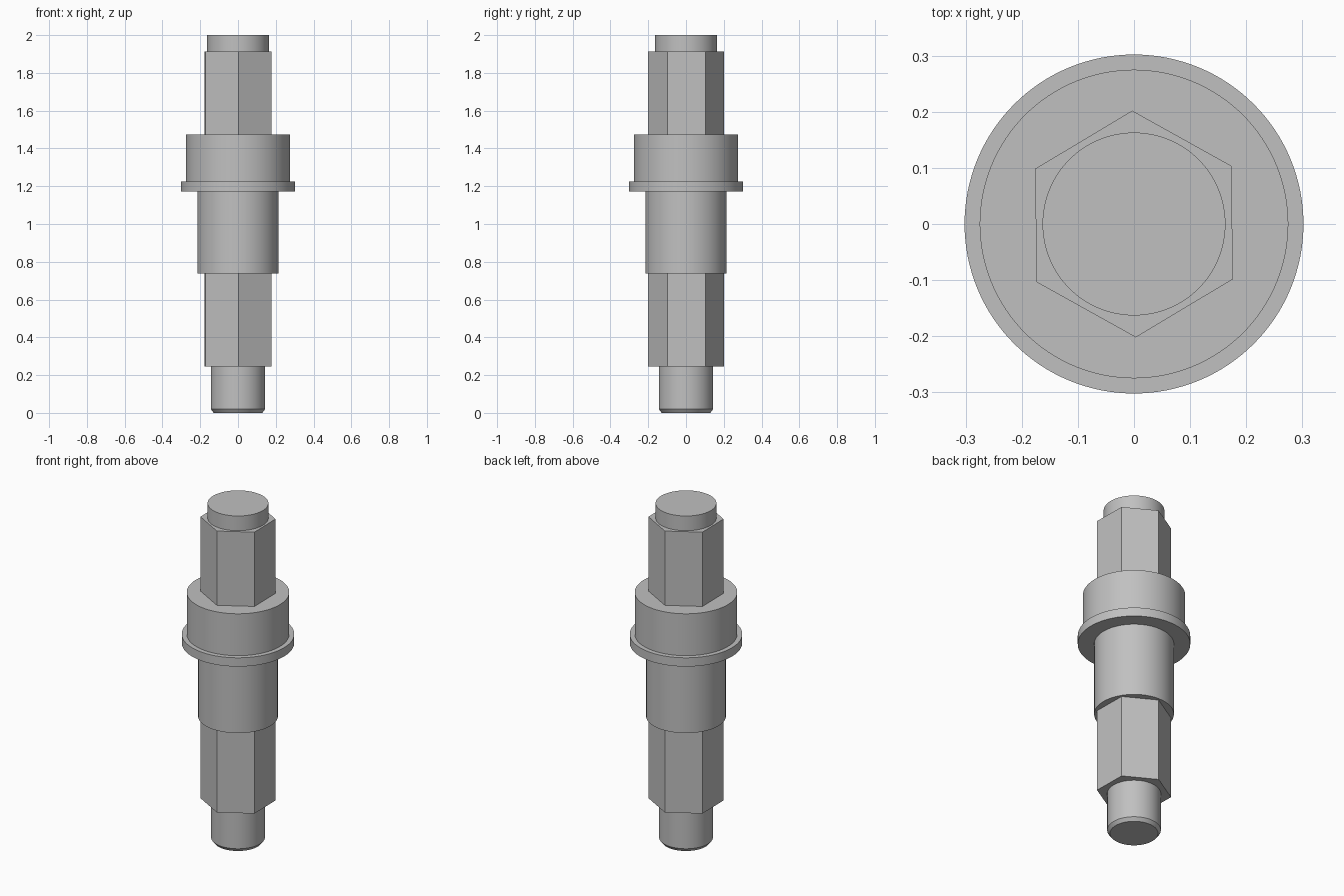
import bpy, bmesh, math
from mathutils import Vector

cube = bpy.data.objects.get("Cube")
if cube:
    bpy.data.objects.remove(cube, do_unlink=True)

steel = bpy.data.materials.new("steel_grey")
steel.use_nodes = True
GREY = (0.53, 0.53, 0.53, 1)
steel.diffuse_color = GREY
steel.node_tree.nodes["Principled BSDF"].inputs["Base Color"].default_value = GREY

ROUND, HEX = 128, 6
HEX_TURN = math.radians(30.9)
HEX_R, BODY_R, COLLAR_R, FLANGE_R = 0.202, 0.214, 0.275, 0.302
TOP_R, STUB_R = 0.163, 0.144


def ring(bm, sides, radius, z):
    """Closed loop of edges, round or hexagonal."""
    turn = HEX_TURN if sides == HEX else 0
    verts = []
    for i in range(sides):
        a = turn + math.tau * i / sides
        verts.append(bm.verts.new((radius * math.cos(a), radius * math.sin(a), z)))
    edges = [bm.edges.new((verts[i], verts[i - 1])) for i in range(sides)]
    return verts, edges


def part(name, sides, profile, bottom=None, top=None):
    """Wall through (radius, z) pairs. Each end is open (None), solid ("cap")
    or a shoulder around a narrower neighbour (sides, radius)."""
    bm = bmesh.new()
    rings = [ring(bm, sides, r, z) for r, z in profile]
    for (low, _), (high, _) in zip(rings, rings[1:]):
        for i in range(sides):
            bm.faces.new((low[i - 1], low[i], high[i], high[i - 1]))
    for end, (verts, edges), z in ((bottom, rings[0], profile[0][1]),
                                   (top, rings[-1], profile[-1][1])):
        if end == "cap":
            bm.faces.new(verts)
        elif end:
            _, inner = ring(bm, end[0], end[1], z)
            bmesh.ops.triangle_fill(bm, edges=edges + inner, use_beauty=True)
    # Turn every face outward from the axis or from the part's middle
    middle = (profile[0][1] + profile[-1][1]) / 2
    for f in bm.faces:
        f.normal_update()
        c = f.calc_center_median()
        if abs(f.normal.z) > 0.99:
            out = Vector((0, 0, c.z - middle))
        else:
            out = Vector((c.x, c.y, 0))
        if f.normal.dot(out) < 0:
            f.normal_flip()
    mesh = bpy.data.meshes.new(name)
    bm.to_mesh(mesh)
    bm.free()
    mesh.materials.append(steel)
    obj = bpy.data.objects.new(name, mesh)
    bpy.context.collection.objects.link(obj)
    bpy.ops.object.select_all(action="DESELECT")
    obj.select_set(True)
    bpy.context.view_layer.objects.active = obj
    bpy.ops.object.shade_smooth_by_angle(angle=math.radians(30))


# Shaft sections from the bottom up
part("lower_stub", ROUND, [(STUB_R - 0.015, 0), (STUB_R, 0.02), (STUB_R, 0.246)],
     bottom="cap")
part("lower_hex", HEX, [(HEX_R, 0.246), (HEX_R, 0.738)], bottom=(ROUND, STUB_R))
part("body", ROUND, [(BODY_R, 0.738), (BODY_R, 1.173)], bottom=(HEX, HEX_R))
part("flange", ROUND, [(FLANGE_R, 1.173), (FLANGE_R, 1.225)],
     bottom=(ROUND, BODY_R), top=(ROUND, COLLAR_R))
part("collar", ROUND, [(COLLAR_R, 1.225), (COLLAR_R, 1.473)], top=(HEX, HEX_R))
part("upper_hex", HEX, [(HEX_R, 1.473), (HEX_R, 1.913)], top=(ROUND, TOP_R))
part("top_boss", ROUND, [(TOP_R, 1.913), (TOP_R, 2.0)], top="cap")
